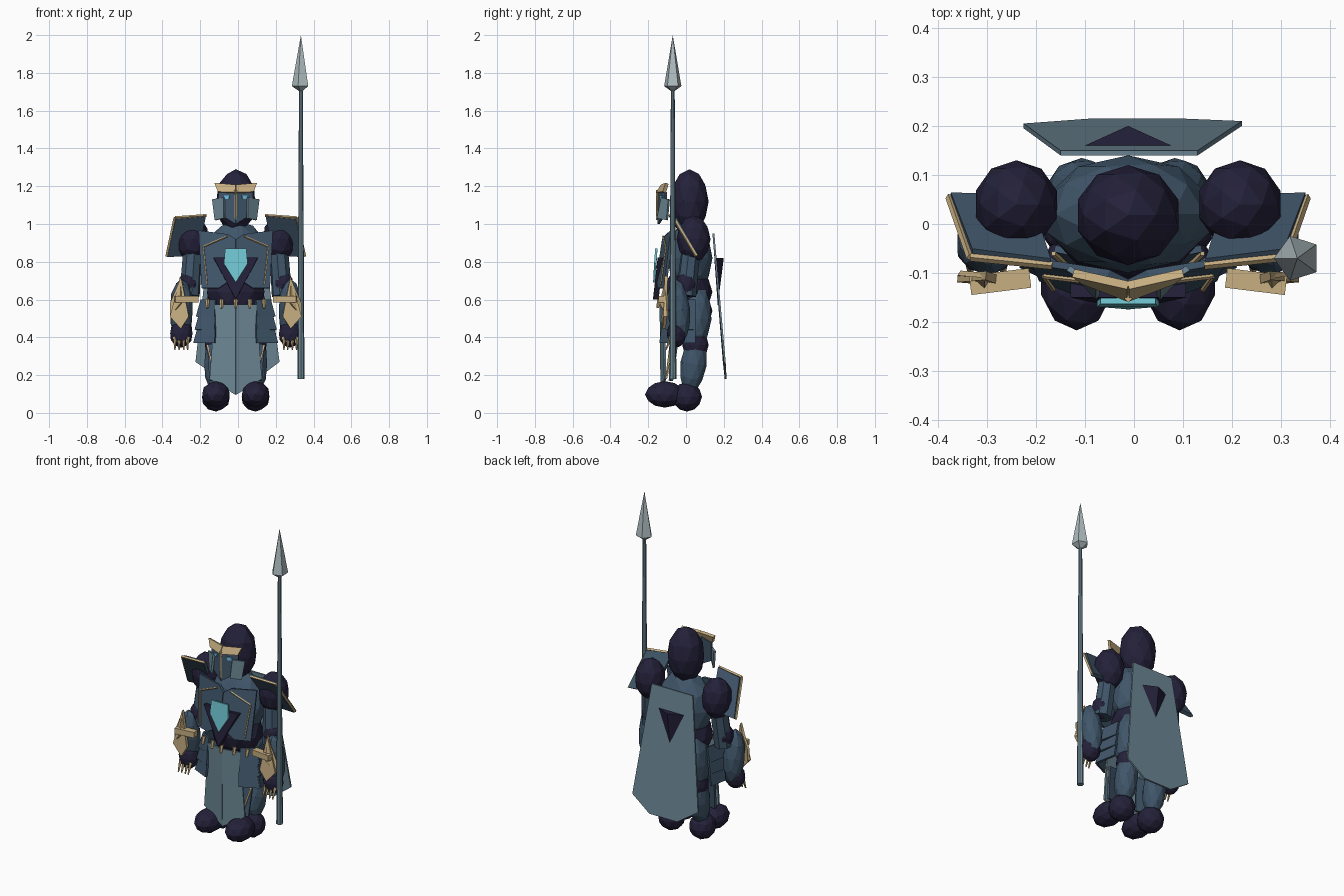
import bpy, bmesh, math
from mathutils import Vector, Matrix

if "Cube" in bpy.data.objects:
    bpy.data.objects.remove(bpy.data.objects["Cube"])

CX = -0.012  # centre line of the body


def mat(name, hexcol):
    def lin(c):
        return c / 12.92 if c <= 0.04045 else ((c + 0.055) / 1.055) ** 2.4
    m = bpy.data.materials.new(name)
    rgb = [lin(int(hexcol[i:i + 2], 16) / 255) for i in (0, 2, 4)]
    m.diffuse_color = (*rgb, 1)
    m.use_nodes = True
    m.node_tree.nodes["Principled BSDF"].inputs["Base Color"].default_value = m.diffuse_color
    return m


DARK = mat("dark_cloth", "24213A")
SLATE = mat("slate_armour", "40566A")
STEEL = mat("pale_steel", "6C8794")
GOLD = mat("dull_gold", "C8AF82")
TEAL = mat("teal_gem", "72CAD6")
GREY = mat("blade_grey", "AFBDC0")
EYE = mat("eye_blue", "72C4EA")


def finish(name, bm, material):
    bmesh.ops.recalc_face_normals(bm, faces=bm.faces)
    me = bpy.data.meshes.new(name)
    bm.to_mesh(me)
    bm.free()
    me.materials.append(material)
    ob = bpy.data.objects.new(name, me)
    bpy.context.collection.objects.link(ob)
    return ob


def ball(name, loc, radii, material, tilt=0.0):
    """Low-poly ellipsoid, tilted about x."""
    bm = bmesh.new()
    m = Matrix.Translation(loc) @ Matrix.Rotation(tilt, 4, 'X') @ Matrix.Diagonal((*radii, 1))
    bmesh.ops.create_icosphere(bm, subdivisions=2, radius=1, matrix=m)
    return finish(name, bm, material)


def rod(name, a, b, r1, r2, material, sides=6, spin=0.0):
    """Tapered rod or cone from a to b."""
    a, b = Vector(a), Vector(b)
    d = b - a
    m = Matrix.Translation((a + b) / 2) @ d.to_track_quat('Z', 'Y').to_matrix().to_4x4() \
        @ Matrix.Rotation(spin, 4, 'Z')
    bm = bmesh.new()
    bmesh.ops.create_cone(bm, cap_ends=True, segments=sides, radius1=r1, radius2=r2,
                          depth=d.length, matrix=m)
    return finish(name, bm, material)


def plate(name, pts, thick, material):
    """Flat polygon thickened evenly along its normal."""
    bm = bmesh.new()
    f = bm.faces.new([bm.verts.new(p) for p in pts])
    f.normal_update()
    n = f.normal.copy()
    bmesh.ops.translate(bm, verts=f.verts[:], vec=-n * thick / 2)
    ext = bmesh.ops.extrude_face_region(bm, geom=[f], use_keep_orig=True)
    top = [v for v in ext['geom'] if isinstance(v, bmesh.types.BMVert)]
    bmesh.ops.translate(bm, verts=top, vec=n * thick)
    return finish(name, bm, material)


# body core
ball("head", (CX, 0.018, 1.12), (0.108, 0.102, 0.17), DARK)
ball("chest", (CX, 0.02, 0.82), (0.175, 0.12, 0.2), SLATE)
ball("belly", (CX, 0.01, 0.64), (0.16, 0.13, 0.14), DARK)
ball("hips", (CX, 0.03, 0.54), (0.15, 0.11, 0.12), DARK)

# face mask, brow and nose ridge
for s, side in ((-1, "left"), (1, "right")):
    def P(x, y, z):
        return (CX + s * x, y, z)

    plate("mask_" + side, [P(0, -.14, 1.17), P(.09, -.105, 1.17), P(.088, -.11, 1.055),
                           P(0, -.145, 1.0)], .012, SLATE)
    plate("cheek_" + side, [P(.062, -.128, 1.14), P(.122, -.09, 1.13), P(.108, -.1, 1.02),
                            P(.062, -.15, 1.03)], .012, STEEL)
    plate("brow_" + side, [P(0, -.125, 1.205), P(.112, -.10, 1.215), P(.092, -.115, 1.168),
                           P(0, -.15, 1.165)], .018, GOLD)
    plate("eye_" + side, [P(.032, -.138, 1.15), P(.06, -.127, 1.15), P(.056, -.128, 1.133),
                          P(.036, -.137, 1.133)], .008, EYE)

    # shoulder ball and slanted shoulder plate with trim
    ball("shoulder_" + side, P(.228, .04, .92), (.087, .09, .125), DARK)
    a, b = P(.318, -.06, 1.03), P(.158, -.08, 1.045)
    c, d = P(.362, .055, .83), P(.2, .05, .84)
    plate("shoulder_plate_" + side, [a, b, d, c], .022, SLATE)
    rod("shoulder_trim_top_" + side, P(.322, -.068, 1.033), P(.155, -.085, 1.045), .008, .008, GOLD, 4)
    rod("shoulder_trim_edge_" + side, P(.322, -.068, 1.033), P(.365, .055, .83), .008, .008, GOLD, 4)

    # chest panel with trim
    plate("chest_panel_" + side, [P(.04, -.1, .945), P(.195, -.075, .965), P(.18, -.11, .66),
                                  P(.09, -.145, .66), P(0, -.15, .72), P(0, -.12, .92)], .014, SLATE)
    rod("chest_trim_top_" + side, P(.045, -.122, .935), P(.172, -.107, .88), .005, .005, GOLD, 4)
    rod("chest_trim_side_" + side, P(.172, -.107, .88), P(.152, -.135, .68), .005, .005, GOLD, 4)

    # arm
    rod("upper_arm_" + side, P(.225, .03, .9), P(.245, .0, .62), .05, .055, SLATE, 8)
    ball("elbow_" + side, P(.25, .0, .68), (.055, .055, .07), DARK)
    ball("forearm_" + side, P(.288, -.04, .545), (.063, .062, .165), SLATE, .1)
    ball("hand_" + side, P(.288, -.05, .42), (.062, .052, .075), DARK)
    for i, x in enumerate((.255, .275, .3, .322)):
        rod(f"claw_{side}_{i}", P(x, -.08, .40), P(x, -.105, .335), .01, .004, GOLD, 5)

    # kite gauntlet and wrist bar
    plate("gauntlet_" + side, [P(.29, -.105, .725), P(.348, -.11, .51), P(.29, -.115, .445),
                               P(.248, -.12, .51)], .018, GOLD)
    plate("gauntlet_outer_" + side, [P(.29, -.105, .71), P(.345, -.1, .58), P(.345, -.1, .51),
                                     P(.29, -.135, .58)], .012, GOLD)
    plate("wrist_bar_" + side, [P(.2, -.11, .62), P(.322, -.125, .62), P(.322, -.125, .585),
                                P(.2, -.11, .585)], .04, GOLD)

    # hip plates, overlapping downward
    for i in range(3):
        z = .6 - i * .07
        o = .007 * i
        plate(f"hip_plate_{side}_{i}", [P(.105, -.11 - o, z), P(.18 + o, -.06 - o, z),
                                        P(.205 + o, -.07 - o, z - .09),
                                        P(.11, -.122 - o, z - .09)], .012, SLATE)
        plate(f"hip_side_plate_{side}_{i}", [P(.18 + o, -.06 - o, z), P(.165 + o, .05, z),
                                             P(.18 + o, .05, z - .09),
                                             P(.205 + o, -.07 - o, z - .09)], .012, SLATE)

    # leg, with dark joints
    ball("thigh_" + side, P(.095, .05, .5), (.078, .085, .18), SLATE, -.08)
    ball("knee_" + side, P(.1, .05, .36), (.066, .07, .085), DARK)
    ball("shin_" + side, P(.103, .04, .26), (.066, .07, .16), SLATE, -.15)
    ball("heel_" + side, P(.105, .005, .085), (.077, .08, .078), DARK)
    ball("toe_" + side, P(.105, -.112, .098), (.076, .105, .07), DARK)
    plate("shin_guard_" + side, [P(.06, -.07, .38), P(.15, -.05, .36), P(.138, -.075, .17),
                                 P(.07, -.085, .17)], .014, SLATE)
    rod("shin_trim_" + side, P(.152, -.06, .36), P(.105, -.105, .18), .006, .006, GOLD, 4)
    rod("shin_trim_inner_" + side, P(.06, -.08, .38), P(.105, -.105, .18), .006, .006, GOLD, 4)

# nose ridge
rod("nose_ridge", (CX, -.152, 1.18), (CX, -.153, 1.02), .008, .005, GOLD, 4)

# dark wedge and gem on the chest
plate("chest_wedge", [(CX - .118, -.135, .822), (CX + .118, -.135, .822), (CX, -.16, .6)], .03, DARK)
plate("chest_gem", [(CX - .056, -.157, .87), (CX + .056, -.157, .87), (CX + .063, -.163, .79),
                    (CX, -.168, .69), (CX - .063, -.163, .79)], .012, TEAL)

# belt studs
for i, x in enumerate((-.15, -.075, 0, .075, .15)):
    y = -.14 + abs(x) * .25
    rod(f"belt_stud_{i}", (CX + x, y, .6), (CX + x, y - .01, .555), .013, .007, GOLD, 5)

# front cloth, folded along the middle
for s, side in ((-1, "left"), (1, "right")):
    plate("front_cloth_" + side, [(CX, -.135, .575), (CX + s * .108, -.115, .575),
                                  (CX + s * .138, -.11, .18), (CX, -.13, .095)], .01, STEEL)

# cape with raised dark wedge
plate("cape", [(-.15, .145, .95), (.13, .145, .95), (.22, .205, .27), (.10, .21, .18),
               (-.09, .21, .18), (-.225, .2, .27)], .01, STEEL)
bm = bmesh.new()
v = [bm.verts.new(p) for p in ((CX - .11, .15, .82), (CX + .11, .15, .82),
                               (CX, .2, .82), (CX, .168, .57))]
for idx in ((0, 1, 2), (0, 1, 3), (1, 2, 3), (2, 0, 3)):
    bm.faces.new([v[i] for i in idx])
finish("cape_wedge", bm, DARK)

# spear
SX, SY = .333, -.07
rod("spear_shaft", (SX, SY, .18), (SX, SY, 1.735), .019, .01, STEEL, 8)
rod("spear_head", (SX, SY, 1.73), (SX, SY, 2.0), .048, 0, GREY, 5, -math.pi / 2)
rod("spear_collar", (SX, SY, 1.705), (SX, SY, 1.73), .012, .048, GREY, 5, -math.pi / 2)
